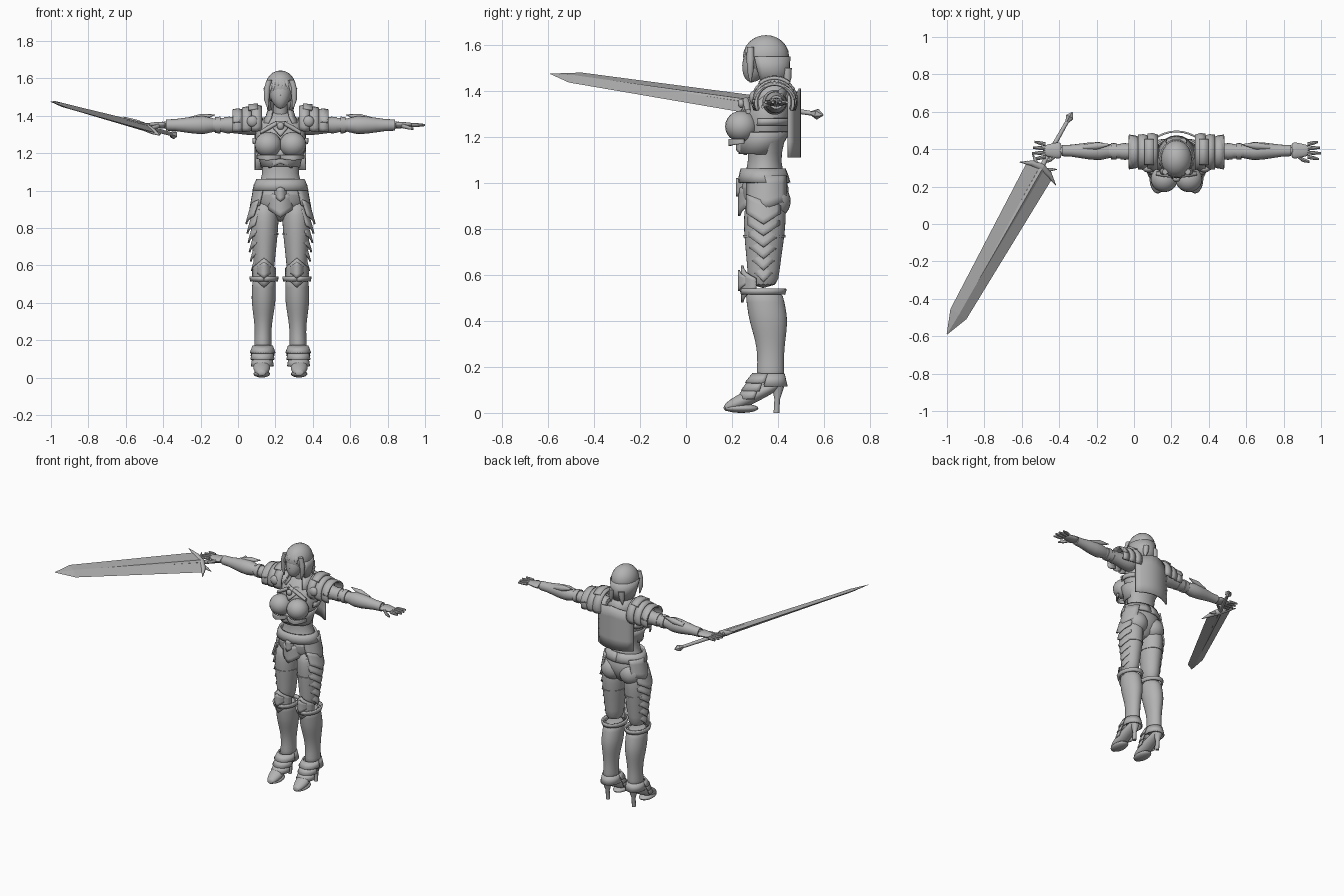
import bpy, bmesh, math
from mathutils import Vector, Matrix

if "Cube" in bpy.data.objects:
    bpy.data.objects.remove(bpy.data.objects["Cube"])

GREY = (.45, .45, .45, 1)
steel = bpy.data.materials.new("plain_grey")
steel.use_nodes = True
steel.diffuse_color = GREY
steel.node_tree.nodes["Principled BSDF"].inputs["Base Color"].default_value = GREY

# Joints of the left half; the right half is mirrored
BODY = Matrix.Translation((.227, 0, 0))
SHOULDER, WRIST = Vector((.08, .385, 1.35)), Vector((.64, .393, 1.35))
HIP, KNEE, ANKLE = Vector((.083, .345, .95)), Vector((.088, .335, .54)), Vector((.095, .365, .13))
CROTCH, NECK = Vector((0, .35, .83)), Vector((0, .375, 1.43))
CHIN, CROWN = Vector((0, .285, 1.435)), Vector((0, .35, 1.62))
SKULL = Vector((0, .348, 1.55))


def finish(name, bm, paired=False, smooth=False, thick=0, frame=BODY, angle=40):
    """Make the object, then colour, shade, thicken and mirror it."""
    bmesh.ops.recalc_face_normals(bm, faces=bm.faces)
    mesh = bpy.data.meshes.new(name)
    bm.to_mesh(mesh)
    bm.free()
    mesh.materials.append(steel)
    obj = bpy.data.objects.new(name, mesh)
    bpy.context.collection.objects.link(obj)
    obj.matrix_world = frame
    bpy.ops.object.select_all(action='DESELECT')
    obj.select_set(True)
    bpy.context.view_layer.objects.active = obj
    bpy.ops.object.shade_smooth_by_angle(angle=math.radians(angle))
    if smooth:
        obj.modifiers.new("Smooth", 'SUBSURF').levels = True
        obj.modifiers["Smooth"].render_levels = True
    if thick:
        shell = obj.modifiers.new("Shell", 'SOLIDIFY')
        shell.thickness, shell.offset = thick, 0
    if paired:
        obj.modifiers.new("Mirror", 'MIRROR').use_mirror_merge = False


def skin(name, start, end, radii, depth=1, bend=(0, 0, 0), arc=None, sides=16, **options):
    """Skin evenly spaced ellipses from start to end; an arc leaves the skin open."""
    start, end, bend = Vector(start), Vector(end), Vector(bend)
    reach = [abs(n) for n in end - start]
    axis = reach.index(max(reach))
    side = Vector((0, 0, 1)) if axis == 0 else Vector((1, 0, 0))
    other = Vector((0, 0, 1)) if axis == 1 else Vector((0, 1, 0))
    first, last = [math.radians(a) for a in arc or (0, 360)]
    count = sides + 1 if arc else sides
    bm = bmesh.new()
    rows = []
    for k, radius in enumerate(radii):
        t = k / (len(radii) - 1)
        centre = start.lerp(end, t) + bend * math.sin(math.pi * t)
        row = []
        for i in range(count):
            a = first + (last - first) * i / sides
            row.append(bm.verts.new(centre + radius * (side * math.cos(a) + other * depth * math.sin(a))))
        rows.append(row)
    for low, high in zip(rows, rows[1:]):
        for i in range(sides):
            j = (i + 1) % count
            bm.faces.new((low[i], low[j], high[j], high[i]))
    if not arc:
        bm.faces.new(rows[0])
        bm.faces.new(rows[-1])
    finish(name, bm, **options)


def ball(name, centre, radii, **options):
    bm = bmesh.new()
    bmesh.ops.create_uvsphere(bm, u_segments=20, v_segments=12, radius=1)
    place = Matrix.LocRotScale(Vector(centre), None, Vector(radii))
    bmesh.ops.transform(bm, matrix=place, verts=bm.verts)
    finish(name, bm, **options)


def shield(name, base, width, height, facing=0, low=.03, high=0, bulge=.04, lean=0, **options):
    """Curved plate above a base point, with pointed lower and upper edges."""
    bm = bmesh.new()
    turn = Matrix.Rotation(math.radians(facing), 4, 'Z')
    columns, levels, grid = 8, 4, []
    for k in range(levels + 1):
        v = k / levels
        row = []
        for i in range(columns + 1):
            u = 2 * i / columns - 1
            rise = v * height + (1 - abs(u)) * (high * v - low * (1 - v))
            spot = Vector((u * width / 2, bulge * u * u + lean * v, rise))
            row.append(bm.verts.new(Vector(base) + turn @ spot))
        grid.append(row)
    for lower, upper in zip(grid, grid[1:]):
        for i in range(columns):
            bm.faces.new((lower[i], lower[i + 1], upper[i + 1], upper[i]))
    finish(name, bm, thick=.01, **options)


# Torso and bust
skin("torso", CROTCH, NECK, [.04, .13, .15, .1, .095, .12, .14, .13, .04], depth=.75,
     bend=(0, -.02, 0), sides=24, smooth=True)
ball("buttock", (.07, .385, .92), (.075, .07, .075), paired=True)
ball("breast_cup", (.066, .24, 1.245), (.072, .07, .068), paired=True)
skin("bust_rim", (0, .345, 1.25), (0, .35, 1.28), [.144, .146], depth=.75, arc=(-20, 200), thick=.01)
skin("corset", (0, .318, 1.125), (0, .335, 1.22), [.1, .11, .132], depth=.85, sides=24, thick=.01, arc=(-270, 90))
shield("corset_point", (0, .222, 1.12), .12, .04, low=-.025, high=.045)
shield("breast_band", (.07, .19, 1.17), .13, .02, facing=12, low=.01, bulge=.05, paired=True)
shield("brooch", (0, .235, 1.335), .085, .035, low=.045, lean=.04)
ball("brooch_gem", (0, .24, 1.345), (.02, .015, .02))
skin("collar_strap", (.02, .26, 1.36), (.11, .27, 1.31), [.012, .014, .01], paired=True)
skin("gorget", (0, .37, 1.36), NECK, [.1, .075, .064], arc=(-50, 230), thick=.01)
shield("back_plate", (0, .495, 1.11), .27, .27, facing=180, low=0, high=.03, bulge=.05)

# Head and hair
skin("neck", NECK - Vector((0, 0, .05)), SKULL, [.04, .036], depth=1.1)
skin("face", CHIN, CROWN, [.015, .047, .06, .067, .065, .04], depth=1.15, smooth=True)
skin("nose", (0, .262, 1.53), (0, .257, 1.49), [.005, .009, .006], bend=(0, -.007, 0))
ball("lips", (0, .262, 1.466), (.015, .01, .006))
ball("eye", (.026, .268, 1.525), (.014, .01, .007), paired=True)
ball("hair_crown", SKULL, (.083, .1, .092))
skin("hair_back", (0, .365, 1.43), SKULL, [.062, .075, .083], depth=1.18, arc=(-30, 210), thick=.015)
for i in range(-3, 4):
    x = i * .02
    y = .255 + 5 * x * x
    skin("fringe_lock", (x / 2, y + .03, 1.61), (x, y, 1.525 + .01 * abs(i % 3)),
         [.01, .015, .013, .002], bend=(0, -.01, 0), depth=.7)
skin("side_lock", (.06, .28, 1.59), (.066, .28, CHIN.z), [.015, .017, .014, .003], bend=(.012, 0, 0), paired=True)
skin("nape_lock", (.035, .44, 1.5), (.045, .44, 1.41), [.02, .018, .003], paired=True)

# Shoulder armour: overlapping lames over the top of the arm
top = SHOULDER + Vector((.02, 0, .01))
lame = Vector((.05, 0, -.004))
for i in range(3):
    size = .096 - .006 * i
    skin("shoulder_lame", top + lame * i, top + lame * (i + 1.1), [size * .9, size, size * .96],
         arc=(-115, 115), thick=.012, paired=True)
skin("shoulder_rim", top + lame * 2.3, top + lame * 3.1, [.075, .082], depth=1.1, arc=(-80, 80),
     thick=.01, paired=True)
skin("shoulder_crest", top + lame * .4, top + lame * 1.4, [.1, .1], arc=(-40, 40), thick=.015, paired=True)
ball("shoulder_stud", (.15, .295, 1.37), (.03, .02, .03), paired=True)

# Arms and hands
skin("arm", SHOULDER, WRIST, [.055, .058, .045, .038, .035, .036, .026, .022], smooth=True, paired=True)
for spot in (.34, .43):
    skin("arm_band", SHOULDER.lerp(WRIST, spot), SHOULDER.lerp(WRIST, spot + .05), [.045, .043], paired=True)
skin("vambrace", SHOULDER.lerp(WRIST, .5), SHOULDER.lerp(WRIST, .95), [.037, .048, .046, .039, .032, .03],
     paired=True)
skin("elbow_spike", (.5, .41, 1.375), (.35, .425, 1.405), [.014, .02, .002], paired=True)
palm = WRIST + Vector((.07, 0, 0))
skin("palm", WRIST - Vector((.03, 0, 0)), palm, [.02, .018, .015, .012], depth=2.4, smooth=True, paired=True)
for i in range(4):
    spread = Vector((0, .022 * (i - 1.5), 0))
    length = Vector((.065 - .01 * abs(i - 1.3), 0, 0))
    skin("finger", palm + spread - length * .2, palm + spread * 1.4 + length, [.011, .01, .006], sides=8, paired=True)
skin("thumb", WRIST + Vector((0, -.02, 0)), WRIST + Vector((.07, -.06, -.02)), [.014, .012, .007],
     bend=(0, -.01, 0), sides=8, paired=True)

# Belt, hip plates and overlapping thigh scales
skin("belt", (0, .34, 1), (0, .335, 1.06), [.143, .135, .122], depth=.75, sides=24, arc=(-270, 90), thick=.014)
shield("front_guard", (0, .232, .9), .13, .09, low=.045, high=-.02)
shield("front_buckle", (0, .222, .97), .07, .03, high=.02)
shield("hip_plate", (.163, .35, .92), .17, .11, facing=90, bulge=.05, lean=.025, paired=True)
for i in range(6):
    shield("thigh_scale", (.183 - .006 * i, .337, .865 - .05 * i), .145 - .01 * i, .085, facing=90,
           low=.045, high=-.03, lean=.028, paired=True)

# Legs and boots
skin("thigh", HIP, KNEE, [.065, .077, .074, .066, .058, .053], depth=1.23, smooth=True, paired=True)
skin("garter", HIP.lerp(KNEE, .43), HIP.lerp(KNEE, .46), [.075, .074], depth=1.23, paired=True)
skin("boot", KNEE, ANKLE, [.065, .064, .067, .06, .05, .045, .046, .05], depth=1.3,
     bend=(0, .015, 0), smooth=True, paired=True)
skin("boot_cuff", KNEE - Vector((0, 0, .025)), KNEE, [.068, .073], depth=1.33, arc=(-90, 270), thick=.012,
     paired=True)
shield("knee_plate", KNEE + Vector((0, -.09, 0)), .12, .045, low=.06, high=.055, bulge=.06, paired=True)
shield("knee_cap", KNEE + Vector((0, -.105, .02)), .07, .03, high=.03, paired=True)
for i in range(3):
    step = Vector((.001, -.022, -.035)) * i
    skin("ankle_lame", ANKLE + step + Vector((0, -.03, 0)), ANKLE + step + Vector((0, -.015, .04)),
         [.065 - .004 * i, .05], depth=1.15, arc=(-185, 5), thick=.01, paired=True)
skin("ankle_guard", ANKLE - Vector((0, 0, .015)), ANKLE + Vector((0, 0, .04)), [.06, .049], depth=1.2,
     arc=(-20, 200), thick=.01, paired=True)
skin("shoe", (.1, .16, .02), (.1, .43, .14), [.02, .045, .048, .044, .04, .025], depth=.75,
     bend=(0, 0, -.005), smooth=True, paired=True)
skin("heel", (.1, .393, 0), (.1, .4, .12), [.013, .013, .03], sides=10, paired=True)
ball("sole", (.1, .24, .02), (.044, .075, .02), paired=True)

# Sword, built along its own length and then aimed from the right hand
guard, tip = Vector((-.5, .295, 1.34)), Vector((-1, -.59, 1.474))
along = (tip - guard).normalized()
across = Vector((.8, -.45, -.4))
across = (across - along * across.dot(along)).normalized()
aim = Matrix((across, along, across.cross(along))).transposed().to_4x4()
aim.translation = guard
shaft = Vector((0, 1, 0))
point = shaft * (tip - guard).length
bevel = shaft * .9
grip = shaft * -.29
skin("sword_blade", (0, 0, 0), bevel, [.088, .055], depth=.2, sides=4, frame=aim, angle=10)
skin("sword_tip", bevel, point, [.055, .002], depth=.2, sides=4, frame=aim, angle=10)
skin("sword_fuller", (0, 0, 0), bevel, [.022, .01], sides=8, frame=aim)
skin("sword_grip", (0, 0, 0), grip, [.014, .01], frame=aim)
skin("sword_pommel", grip, grip * 1.21, [.01, .024, .002], sides=6, frame=aim)
for side in (-1, 1):
    skin("sword_guard", (0, -.01, 0), (side * .125, .03, 0), [.022, .016, .002], bend=(0, -.01, 0), frame=aim)
    skin("guard_barb", (side * .03, -.01, 0), (side * .085, -.045, 0), [.012, .01, .002], frame=aim)
